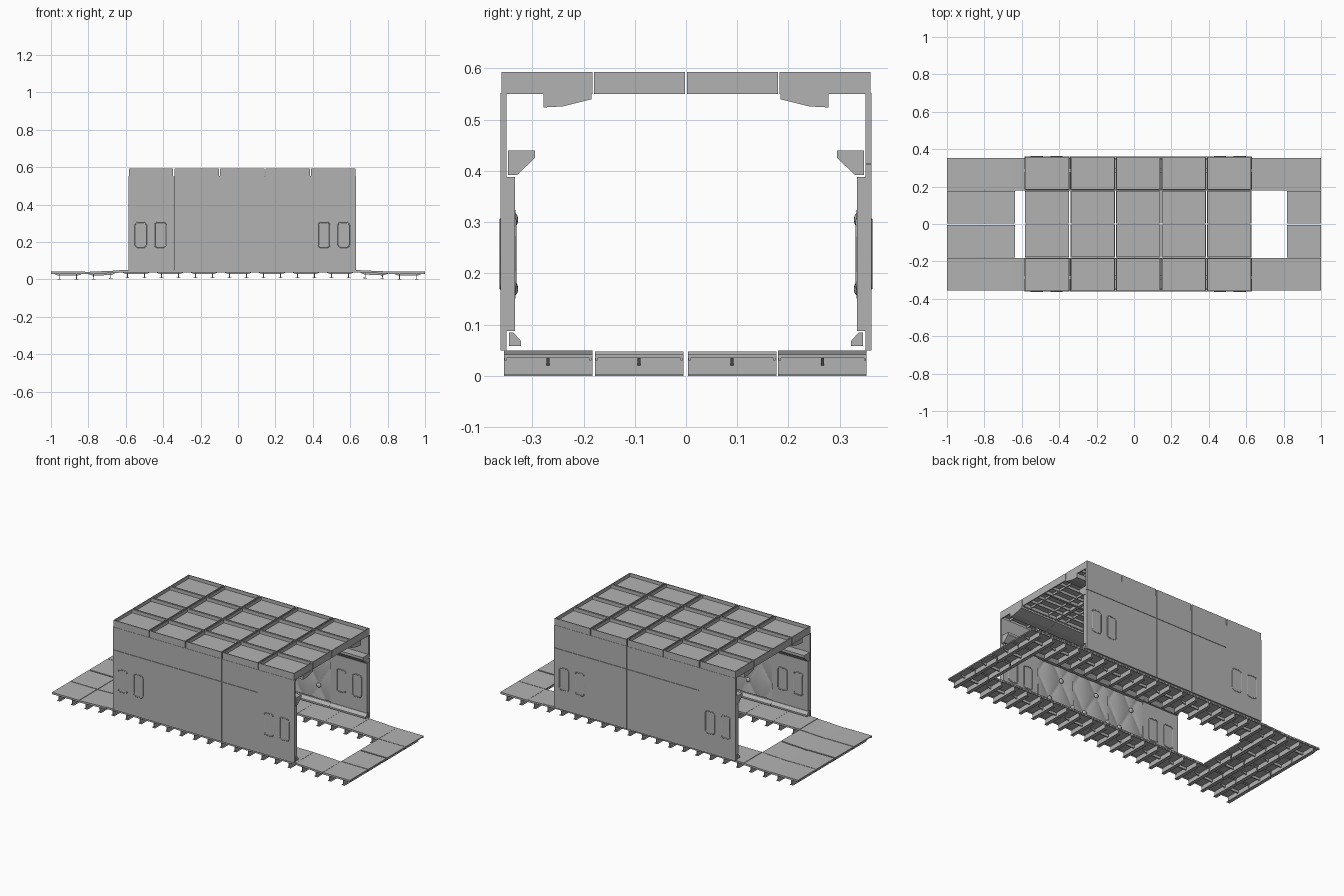
import bpy, bmesh, math
from mathutils import Matrix, Vector

cube = bpy.data.objects.get("Cube")
if cube:
    bpy.data.objects.remove(cube, do_unlink=True)

grey = bpy.data.materials.new("plain_grey")
grey.use_nodes = True
grey.diffuse_color = (0.45, 0.45, 0.45, 1)
grey.node_tree.nodes["Principled BSDF"].inputs["Base Color"].default_value = (0.45, 0.45, 0.45, 1)


def place(name, data, loc=(0, 0, 0), rot=(0, 0, 0)):
    ob = bpy.data.objects.new(name, data)
    ob.location, ob.rotation_euler = loc, rot
    bpy.context.collection.objects.link(ob)
    return ob


def box(bm, x0, x1, y0, y1, z0, z1):
    m = Matrix.Translation(((x0 + x1) / 2, (y0 + y1) / 2, (z0 + z1) / 2))
    bmesh.ops.create_cube(bm, size=1, matrix=m @ Matrix.Diagonal((x1 - x0, y1 - y0, z1 - z0, 1)))


def prism(bm, pts, axis, lo, hi):
    """Extrude a profile along x (points are y, z) or y (points are x, z)."""
    def at(p, d):
        return (d, p[0], p[1]) if axis == "x" else (p[0], d, p[1])
    face = bm.faces.new([bm.verts.new(at(p, lo)) for p in pts])
    new = bmesh.ops.extrude_face_region(bm, geom=[face])["geom"]
    shift = Vector(at((0, 0), hi - lo))
    bmesh.ops.translate(bm, vec=shift, verts=[v for v in new if isinstance(v, bmesh.types.BMVert)])


def finish(bm, name):
    bmesh.ops.recalc_face_normals(bm, faces=bm.faces)
    me = bpy.data.meshes.new(name)
    bm.to_mesh(me)
    bm.free()
    me.materials.append(grey)
    return me


# Floor tile: thin deck plate, two cross ribs with feet, one tapered web
COLS, TILE = 11, 2 / 11
ROWS = [-0.355, -0.183, 0, 0.18, 0.352]
tx, ty = TILE / 2 - 0.0005, 0.0865
bm = bmesh.new()
box(bm, -tx, tx, -ty, ty, -0.007, 0)
for x in (-0.046, 0.046):
    box(bm, x - 0.002, x + 0.002, -ty, ty, -0.042, -0.006)
    box(bm, x - 0.010, x + 0.010, -ty, ty, -0.042, -0.039)
prism(bm, [(-tx, -0.006), (-0.05, -0.022), (0.05, -0.022), (tx, -0.006)], "y", -0.003, 0.003)
for s in (-1, 1):
    box(bm, -tx, tx, s * 0.083 - 0.002, s * 0.083 + 0.002, -0.012, -0.006)
tile_mesh = finish(bm, "floor_tile")

# Ring of tiles around a long central opening, slightly lower at the ends
for i in range(COLS):
    left, right = 0.05, 0.05
    if i in (0, 10):
        left = right = 0.042
    elif i == 1:
        left, right = 0.040, 0.048
    elif i == 9:
        left, right = 0.05, 0.042
    for j in range(4):
        if i in (0, 1, 10) or j in (0, 3):
            loc = (-1 + TILE * (i + 0.5), (ROWS[j] + ROWS[j + 1]) / 2, (left + right) / 2)
            place("floor_tile", tile_mesh, loc, (0, math.atan2(left - right, TILE), 0))

# Roof trays: raised rim, sunken panel and ribs beneath
X0, X1, HALF = -0.587, 0.632, 0.362
PANEL = (X1 - X0) / 5
rx, ry, rim = PANEL / 2 - 0.003, HALF / 4 - 0.0015, 0.005
bm = bmesh.new()
box(bm, -rx, rx, -ry, ry, 0.018, 0.023)
for s in (-1, 1):
    x, y = s * (rx - rim / 2), s * (ry - rim / 2)
    box(bm, x - rim / 2, x + rim / 2, -ry, ry, 0, 0.043)
    box(bm, -rx, rx, y - rim / 2, y + rim / 2, 0, 0.043)
    box(bm, -rx, rx, s * 0.03 - 0.002, s * 0.03 + 0.002, 0.002, 0.019)
    box(bm, s * 0.06 - 0.002, s * 0.06 + 0.002, -ry, ry, 0.006, 0.019)
roof_mesh = finish(bm, "roof_tray")
for i in range(5):
    for j in range(4):
        place("roof_tray", roof_mesh, (X0 + PANEL * (i + 0.5), -HALF + HALF / 2 * (j + 0.5), 0.55))


def window_frame(x, y):
    """Rounded rectangular rim standing slightly proud of a wall."""
    cu = bpy.data.curves.new("window_frame", "CURVE")
    cu.dimensions = "3D"
    cu.bevel_depth, cu.bevel_resolution = 0.003, 1
    pts = []
    for cx, cz, start in ((1, 1, 0), (-1, 1, 90), (-1, -1, 180), (1, -1, 270)):
        for a in (0, 30, 60, 90):
            t = math.radians(start + a)
            pts.append((x + cx * 0.016 + 0.014 * math.cos(t), y,
                        0.238 + cz * 0.053 + 0.014 * math.sin(t)))
    sp = cu.splines.new("POLY")
    sp.points.add(len(pts) - 1)
    for p, co in zip(sp.points, pts):
        p.co = (*co, 1)
    sp.use_cyclic_u = True
    cu.materials.append(grey)
    place("window_frame", cu)


def tufted_pad(x0, x1, side):
    """Cushion surface with diamond tufting, facing the interior."""
    bm = bmesh.new()
    bmesh.ops.create_grid(bm, x_segments=36, y_segments=40, size=0.5)
    for v in bm.verts:
        x = x0 + (v.co.x + 0.5) * (x1 - x0)
        z = 0.09 + (v.co.y + 0.5) * 0.295
        a, b = (x - x0) / (x1 - x0) * 1.5, (z - 0.17) / 0.27
        puff = abs(math.sin(math.pi * (a + b)) * math.sin(math.pi * (a - b))) ** 0.5
        v.co = (x, side * (0.342 - 0.009 * puff), z)
    me = finish(bm, "tufted_pad")
    for p in me.polygons:
        p.use_smooth = True
    if me.polygons[0].normal.y * side > 0:
        me.flip_normals()
    place("tufted_pad", me)


# Interior trim profiles, for the +y side
LEDGE = [(0.347, 0.44), (0.295, 0.44), (0.295, 0.425), (0.33, 0.392), (0.347, 0.392)]
KICK = [(0.345, 0.085), (0.337, 0.085), (0.322, 0.068), (0.322, 0.058), (0.345, 0.058)]
LIGHT = [(0.184, 0.552), (0.184, 0.54), (0.24, 0.526), (0.278, 0.524), (0.278, 0.552)]

for side in (-1, 1):
    full = 4 if side < 0 else 0          # the one panel without a horizontal seam
    for i in range(5):
        a, b = X0 + PANEL * i + 0.0005, X0 + PANEL * (i + 1) - 0.0005

        # Outer wall panels
        bm = bmesh.new()
        y0, y1 = sorted((side * 0.350, side * 0.362))
        if i == full:
            box(bm, a, b, y0, y1, 0.05, 0.552)
        else:
            box(bm, a, b, y0, y1, 0.05, 0.413)
            box(bm, a, b, y0, y1, 0.415, 0.552)
        place("outer_wall", finish(bm, "outer_wall"))

        # Inner lining: plain with windows at the ends, tufted between
        bm = bmesh.new()
        depth = 0.334 if i in (0, 4) else 0.342
        y0, y1 = sorted((side * depth, side * 0.351))
        box(bm, a, b, y0, y1, 0.088, 0.388)
        place("inner_wall", finish(bm, "inner_wall"))
        if i in (0, 4):
            for x in ((-0.52, -0.415) if i == 0 else (0.46, 0.565)):
                window_frame(x, side * 0.361)
                window_frame(x, side * 0.334)
        else:
            tufted_pad(a, b, side)
            bm = bmesh.new()
            for row, z in enumerate((0.17, 0.305)):
                for k in range(2):
                    x = a + (k + 0.5 * row) * (b - a) / 1.5
                    if a + 0.01 < x < b - 0.01 or k == 0 and row == 0 and i > 1:
                        m = Matrix.Translation((x, side * 0.336, z)) @ Matrix.Diagonal((1, 0.6, 1, 1))
                        bmesh.ops.create_uvsphere(bm, u_segments=12, v_segments=8,
                                                  radius=0.014, matrix=m)
            me = finish(bm, "pad_buttons")
            for p in me.polygons:
                p.use_smooth = True
            place("pad_buttons", me)

        # Ledge, kick strip and ceiling light per panel
        for name, profile in (("wall_ledge", LEDGE), ("kick_strip", KICK), ("ceiling_light", LIGHT)):
            bm = bmesh.new()
            prism(bm, [(side * y, z) for y, z in profile], "x", a, b)
            place(name, finish(bm, name))
